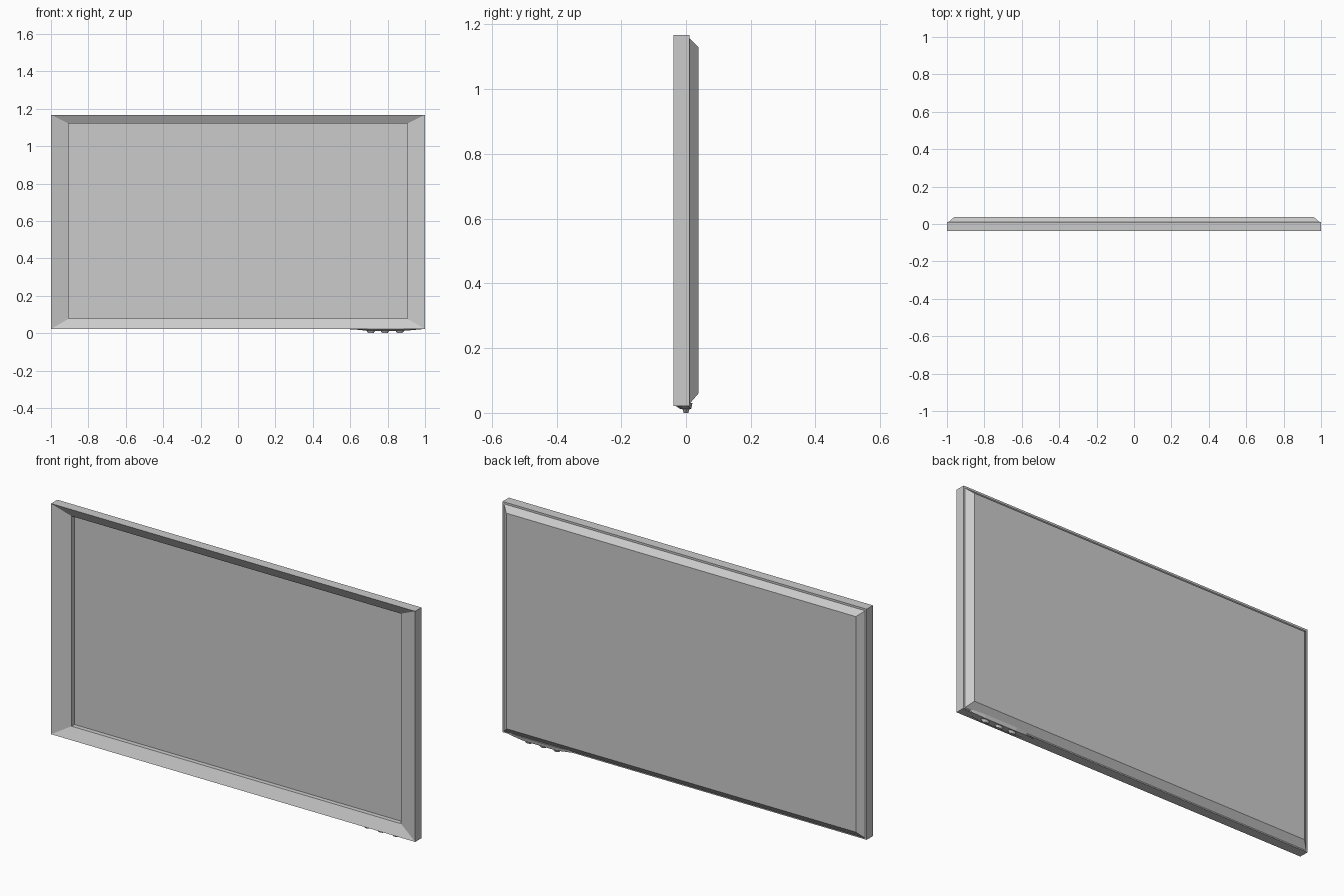
import bpy, bmesh

if "Cube" in bpy.data.objects:
    bpy.data.objects.remove(bpy.data.objects["Cube"])


def new_object(name, bm):
    bmesh.ops.recalc_face_normals(bm, faces=bm.faces)
    mesh = bpy.data.meshes.new(name)
    bm.to_mesh(mesh)
    bm.free()
    obj = bpy.data.objects.new(name, mesh)
    bpy.context.collection.objects.link(obj)
    return obj


def rect_loft(name, rings, cap_start=False, cap_end=False):
    """Bridge rectangles given as (half width, bottom z, top z, y)."""
    bm = bmesh.new()
    loops = [[bm.verts.new(p) for p in
              ((-w, y, b), (w, y, b), (w, y, t), (-w, y, t))]
             for w, b, t, y in rings]
    for a, c in zip(loops, loops[1:]):
        for i in range(4):
            j = (i + 1) % 4
            bm.faces.new((a[i], a[j], c[j], c[i]))
    if cap_start:
        bm.faces.new(loops[0])
    if cap_end:
        bm.faces.new(loops[-1])
    return new_object(name, bm)


# Body: recessed screen, sloped bezel, outer band and chamfered back
rect_loft("display_body", [
    (0.905, 0.077, 1.12, 0.01),
    (0.905, 0.077, 1.12, -0.013),
    (1.0, 0.022, 1.167, -0.0385),
    (1.0, 0.022, 1.167, 0.011),
    (0.992, 0.028, 1.157, 0.011),
    (0.96, 0.06, 1.13, 0.0385),
], cap_start=True, cap_end=True)

# Control bump under the lower right edge: lens sections along x
bm = bmesh.new()
sections = []
for x, z, half in ((0.58, 0.022, 0.004), (0.64, 0.018, 0.014),
                   (0.70, 0.012, 0.02), (0.88, 0.012, 0.02),
                   (0.94, 0.017, 0.016), (0.99, 0.0215, 0.008)):
    cy = -0.004
    sections.append([bm.verts.new(p) for p in (
        (x, cy - half * 1.5, 0.023), (x, cy - half * 0.7, z),
        (x, cy + half, z), (x, cy + half * 1.2, 0.03))])
for a, c in zip(sections, sections[1:]):
    for i in range(4):
        j = (i + 1) % 4
        bm.faces.new((a[i], a[j], c[j], c[i]))
bm.faces.new(sections[0])
bm.faces.new(sections[-1])
new_object("control_bump", bm)

# Three small tapered buttons
for n, x in enumerate((0.71, 0.785, 0.865)):
    bpy.ops.mesh.primitive_cone_add(vertices=12, radius1=0.6, radius2=1.0,
                                    depth=1.0, location=(x, 0.0, 0.007))
    button = bpy.context.object
    button.name = f"button_{n + 1}"
    button.scale = (0.024, 0.012, 0.014)
